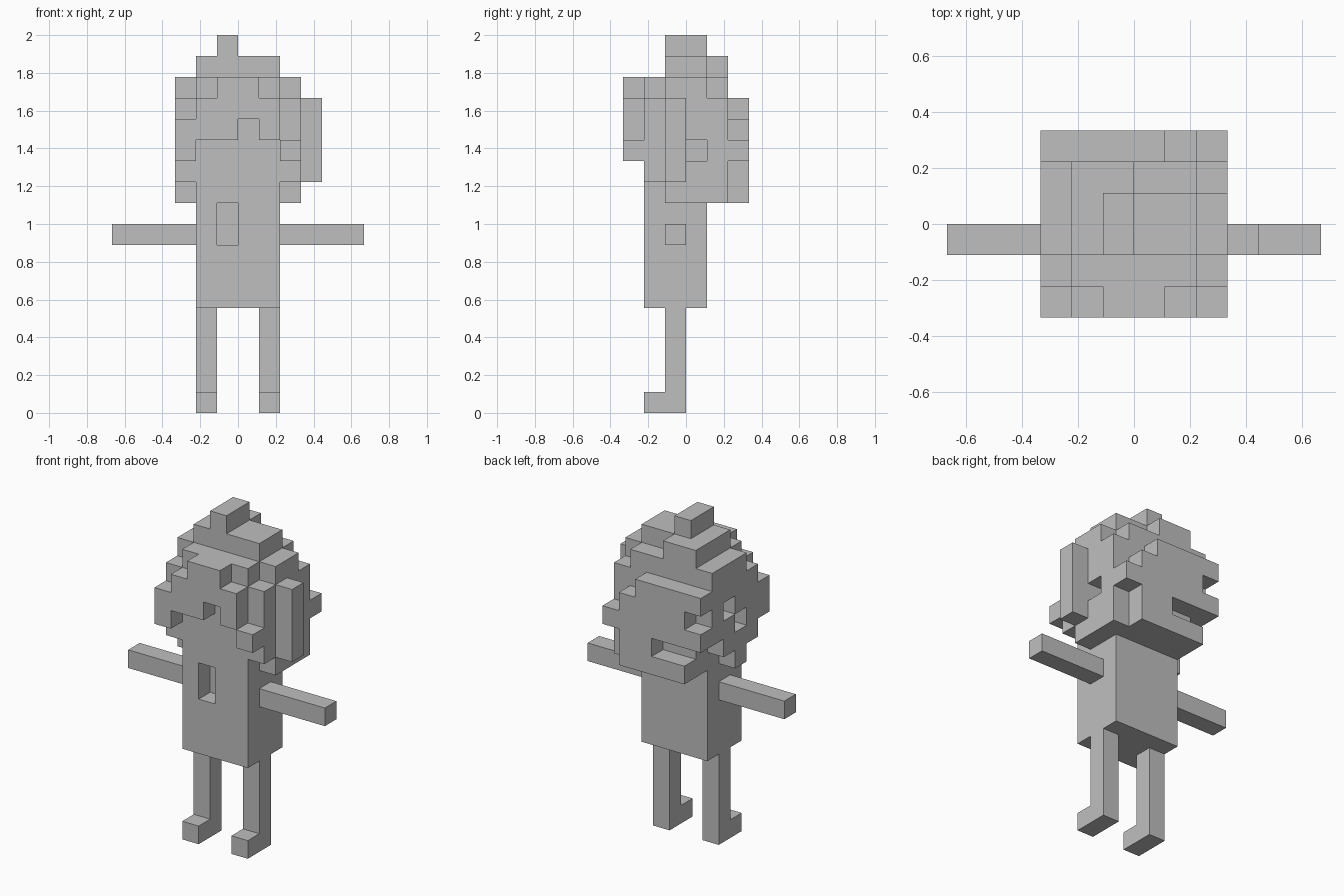
import bpy, bmesh
from mathutils import Vector

if "Cube" in bpy.data.objects:
    bpy.data.objects.remove(bpy.data.objects["Cube"])

U = 1 / 9  # edge of one block

grey = bpy.data.materials.new("plain_grey")
grey.diffuse_color = (0.52, 0.52, 0.52, 1)
grey.use_nodes = True
grey.node_tree.nodes["Principled BSDF"].inputs["Base Color"].default_value = grey.diffuse_color


def box(x0, x1, y0, y1, z0, z1):
    return {(x, y, z) for x in range(x0, x1) for y in range(y0, y1) for z in range(z0, z1)}


# torso and face, with a slot cut in the chest
torso = box(-2, 2, -2, 1, 5, 13) - box(-1, 0, -2, -1, 8, 10)

# arms and legs, mirrored
def limb(side, x0, x1, *rest):
    return box(x0, x1, *rest) if side > 0 else box(-x1, -x0, *rest)

parts = {"torso": torso}
for side, name in ((-1, "left"), (1, "right")):
    parts[name + "_arm"] = limb(side, 2, 6, -1, 0, 8, 9)
    parts[name + "_leg"] = limb(side, 1, 2, -1, 0, 0, 5) | limb(side, 1, 2, -2, -1, 0, 1)

# hair: main mass, crown and tuft
hair = box(-3, 3, -1, 2, 10, 16) | box(-2, 2, -2, -1, 13, 16)
hair |= box(-2, 2, -1, 2, 16, 17) | box(-1, 0, -1, 1, 17, 18)
hair -= box(0, 2, 1, 2, 16, 17) | box(2, 3, 1, 2, 15, 16)
# side strands
hair |= box(-3, -2, -2, -1, 11, 15) | box(2, 3, -2, -1, 11, 15) | box(3, 4, -1, 0, 11, 15)
# fringe columns: left x, bottom, top
for x, z0, z1 in ((-3, 12, 14), (-2, 13, 15), (-1, 13, 16), (0, 14, 16), (1, 13, 15), (2, 12, 13)):
    hair |= box(x, x + 1, -3, -2, z0, z1)
# back layer, stepped down to the right, with gaps
hair |= box(-2, 1, 2, 3, 10, 15) | box(1, 2, 2, 3, 10, 14) | box(2, 3, 2, 3, 12, 13)
hair |= box(-3, -2, 2, 3, 12, 13) | box(-3, -2, 2, 3, 14, 15)
hair -= box(-2, 0, 2, 3, 11, 12)
# holes in the sides
hair -= box(2, 3, 0, 1, 12, 13)
hair -= box(-3, -2, 0, 1, 13, 14) | box(-3, -2, -1, 0, 12, 13)
hair -= box(-3, -2, 0, 1, 10, 11) | box(-3, -2, 1, 2, 10, 12)
parts["hair"] = hair - torso

solid = set().union(*parts.values())


def build(name, cells):
    """Mesh the outer faces of a set of blocks."""
    bm = bmesh.new()
    for c in cells:
        for axis in range(3):
            for sign in (-1, 1):
                n = list(c)
                n[axis] += sign
                if tuple(n) in solid:
                    continue
                a, b = (axis + 1) % 3, (axis + 2) % 3
                quad = []
                for da, db in ((0, 0), (1, 0), (1, 1), (0, 1)):
                    p = Vector(c)
                    p[axis] += sign > 0
                    p[a] += da
                    p[b] += db
                    quad.append(bm.verts.new(p * U))
                bm.faces.new(quad if sign > 0 else quad[::-1])
    bmesh.ops.remove_doubles(bm, verts=bm.verts, dist=0.001)
    bmesh.ops.dissolve_limit(bm, angle_limit=0.01, verts=bm.verts, edges=bm.edges)
    mesh = bpy.data.meshes.new(name)
    bm.to_mesh(mesh)
    bm.free()
    mesh.materials.append(grey)
    bpy.context.collection.objects.link(bpy.data.objects.new(name, mesh))


for name, cells in parts.items():
    build(name, cells)
